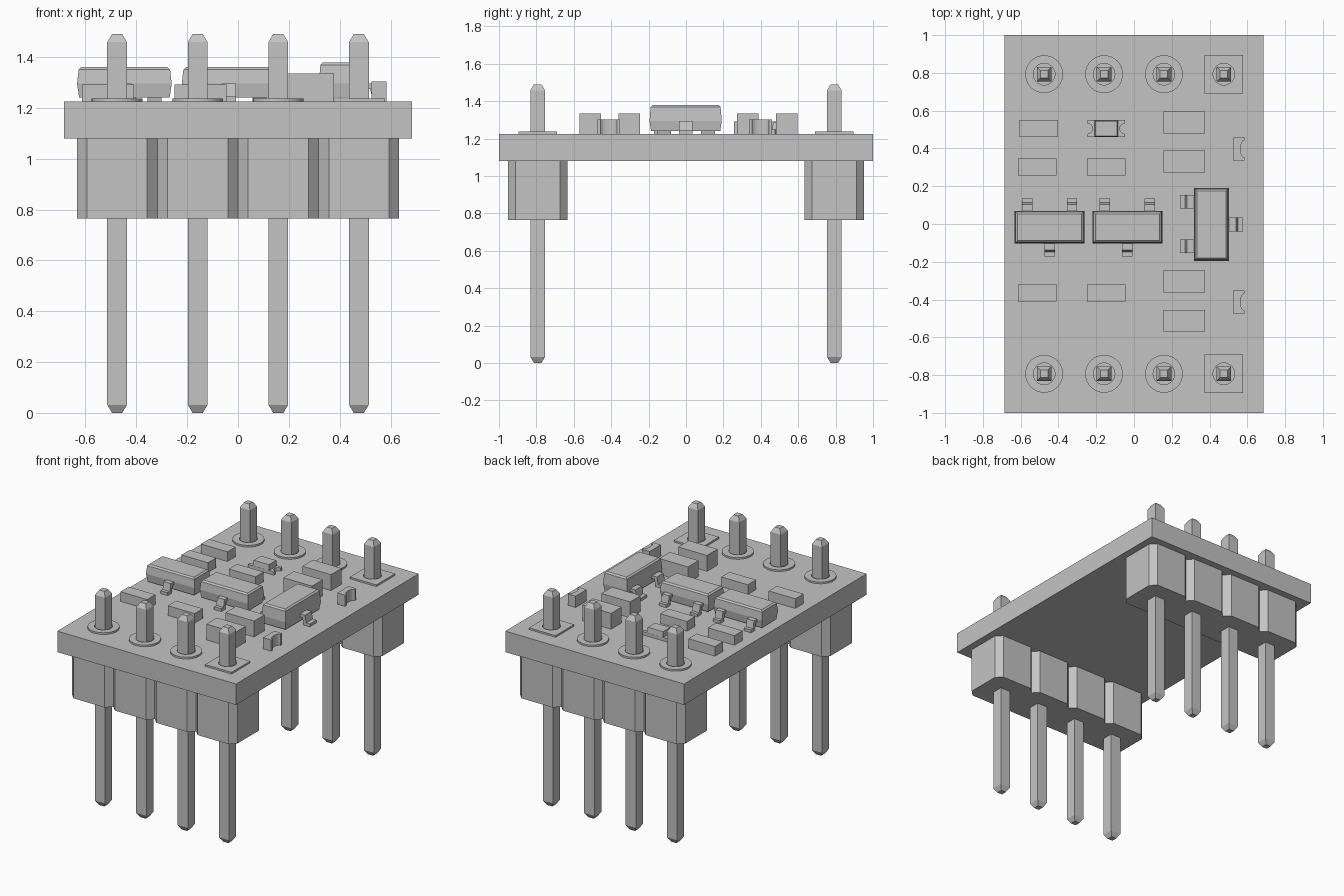
import bpy
import bmesh
from math import cos, sin, pi

cube = bpy.data.objects.get("Cube")
if cube:
    bpy.data.objects.remove(cube, do_unlink=True)

grey = bpy.data.materials.new("plain_grey")
grey.use_nodes = True
COLOUR = (0.55, 0.55, 0.55, 1)
grey.diffuse_color = COLOUR
grey.node_tree.nodes["Principled BSDF"].inputs["Base Color"].default_value = COLOUR


def finish(name, bm):
    bmesh.ops.recalc_face_normals(bm, faces=bm.faces)
    mesh = bpy.data.meshes.new(name)
    bm.to_mesh(mesh)
    bm.free()
    mesh.materials.append(grey)
    obj = bpy.data.objects.new(name, mesh)
    bpy.context.collection.objects.link(obj)
    return obj


def loft(name, rings):
    """Skin a stack of equal-length rings and cap both ends."""
    bm = bmesh.new()
    loops = [[bm.verts.new(p) for p in ring] for ring in rings]
    n = len(loops[0])
    for a, b in zip(loops, loops[1:]):
        for i in range(n):
            j = (i + 1) % n
            bm.faces.new((a[i], a[j], b[j], b[i]))
    bm.faces.new(loops[0])
    bm.faces.new(loops[-1])
    return finish(name, bm)


def prism(name, outline, z0, z1):
    return loft(name, [[(x, y, z) for x, y in outline] for z in (z0, z1)])


def rect(cx, cy, hx, hy):
    return [(cx - hx, cy - hy), (cx + hx, cy - hy), (cx + hx, cy + hy), (cx - hx, cy + hy)]


def box(name, x0, x1, y0, y1, z0, z1):
    return prism(name, rect((x0 + x1) / 2, (y0 + y1) / 2, (x1 - x0) / 2, (y1 - y0) / 2), z0, z1)


def tapered(name, cx, cy, levels):
    """Stack of rectangles given as (half x, half y, z)."""
    return loft(name, [[(x, y, z) for x, y in rect(cx, cy, hx, hy)] for hx, hy, z in levels])


def pad(name, cx, cy, square):
    """Thin ring around a pin, with a round or square outer edge."""
    bm = bmesh.new()
    n = 32
    rows = []
    for outer, z in ((True, BOARD_TOP), (True, PAD_TOP), (False, PAD_TOP), (False, BOARD_TOP)):
        row = []
        for i in range(n):
            c, s = cos(2 * pi * i / n), sin(2 * pi * i / n)
            r = 0.057
            if outer:
                r = 0.102 / max(abs(c), abs(s)) if square else 0.1
            row.append(bm.verts.new((cx + r * c, cy + r * s, z)))
        rows.append(row)
    for k in range(4):
        a, b = rows[k], rows[(k + 1) % 4]
        for i in range(n):
            j = (i + 1) % n
            bm.faces.new((a[i], a[j], b[j], b[i]))
    return finish(name, bm)


def lead(name, x, y, dx, dy, length, width):
    """Bent lead running outward from a package edge along (dx, dy)."""
    t = 0.02
    lo, hi = BOARD_TOP, BOARD_TOP + 0.07
    mid = length * 0.5
    side = [(-0.02, hi), (mid, hi), (mid + 0.01, lo + t), (length, lo + t),
            (length, lo), (mid - 0.01, lo), (mid - t, hi - t), (-0.02, hi - t)]
    rings = [[(x + dx * u - dy * w, y + dy * u + dx * w, z) for u, z in side]
             for w in (-width / 2, width / 2)]
    return loft(name, rings)


def package(name, cx, cy, hx, hy, top):
    """Moulded body, widest at its parting line, with softened top edges."""
    return tapered(name, cx, cy, [
        (hx - 0.008, hy - 0.008, BOARD_TOP + 0.015), (hx, hy, BOARD_TOP + 0.07),
        (hx - 0.006, hy - 0.006, top - 0.01), (hx - 0.016, hy - 0.016, top)])


BOARD_BOTTOM, BOARD_TOP = 1.08, 1.225
PAD_TOP = 1.237
PITCH = 0.317
ROW_Y = 0.793

# Circuit board
box("circuit_board", -0.685, 0.685, -1, 1, BOARD_BOTTOM, BOARD_TOP)

# Pin headers: chamfered housings, square pins and solder pads
half, cut = PITCH / 2, 0.04
inner = half - cut
octagon = [(-inner, -half), (inner, -half), (half, -inner), (half, inner),
           (inner, half), (-inner, half), (-half, inner), (-half, -inner)]
for row, cy in (("front", -ROW_Y), ("back", ROW_Y)):
    for i in range(4):
        cx = (i - 1.5) * PITCH
        prism(f"{row}_header_housing_{i}", [(cx + x, cy + y) for x, y in octagon],
              0.765, BOARD_BOTTOM)
        tapered(f"{row}_pin_{i}", cx, cy, [(0.02, 0.02, 0), (0.039, 0.039, 0.032),
                                           (0.039, 0.039, 1.458), (0.02, 0.02, 1.49)])
        pad(f"{row}_pad_{i}", cx, cy, i == 3)

# Small chip resistors
for i, (cx, cy) in enumerate([(-0.505, 0.505), (-0.512, 0.302), (-0.148, 0.302),
                              (-0.512, -0.365), (-0.148, -0.365)]):
    prism(f"resistor_{i}", rect(cx, cy, 0.102, 0.045), BOARD_TOP, 1.292)

# Taller chip capacitors
for i, cy in enumerate((0.538, 0.33, -0.304, -0.512)):
    prism(f"capacitor_{i}", rect(0.267, cy, 0.11, 0.058), BOARD_TOP, 1.335)

# Edge terminals with a concave outer side
for i, cy in enumerate((0.398, -0.413)):
    notch = [(0.585 - 0.022 * sin(pi * k / 8), cy - 0.045 * cos(pi * k / 8)) for k in range(9)]
    outline = [(0.525, cy - 0.061), (0.585, cy - 0.061)] + notch
    outline += [(0.585, cy + 0.061), (0.525, cy + 0.061)]
    prism(f"edge_terminal_{i}", outline, BOARD_TOP, 1.303)

# Indicator light: notched base plate and raised lens
lx, ly = -0.147, 0.505
arc = [(0.1 - 0.028 * sin(pi * k / 8), -0.028 * cos(pi * k / 8)) for k in range(9)]
right_end = [(0.1, -0.045)] + arc + [(0.1, 0.045)]
base = right_end + [(-x, -y) for x, y in right_end]
prism("indicator_base", [(lx + x, ly + y) for x, y in base], BOARD_TOP, 1.248)
tapered("indicator_lens", lx, ly, [(0.064, 0.045, 1.24), (0.058, 0.04, 1.285)])

# Two three-lead transistors
for i, cx in enumerate((-0.447, -0.035)):
    package(f"transistor_body_{i}", cx, -0.017, 0.186, 0.087, 1.36)
    for s in (-1, 1):
        lead(f"transistor_{i}_back_lead_{s}", cx + s * 0.119, 0.07, 0, 1, 0.066, 0.055)
    lead(f"transistor_{i}_front_lead", cx, -0.104, 0, -1, 0.068, 0.055)

# Larger regulator turned sideways
package("regulator_body", 0.41, -0.002, 0.092, 0.193, 1.378)
for s in (-1, 1):
    lead(f"regulator_inner_lead_{s}", 0.318, s * 0.118, -1, 0, 0.075, 0.073)
lead("regulator_outer_lead", 0.502, -0.002, 1, 0, 0.076, 0.073)
